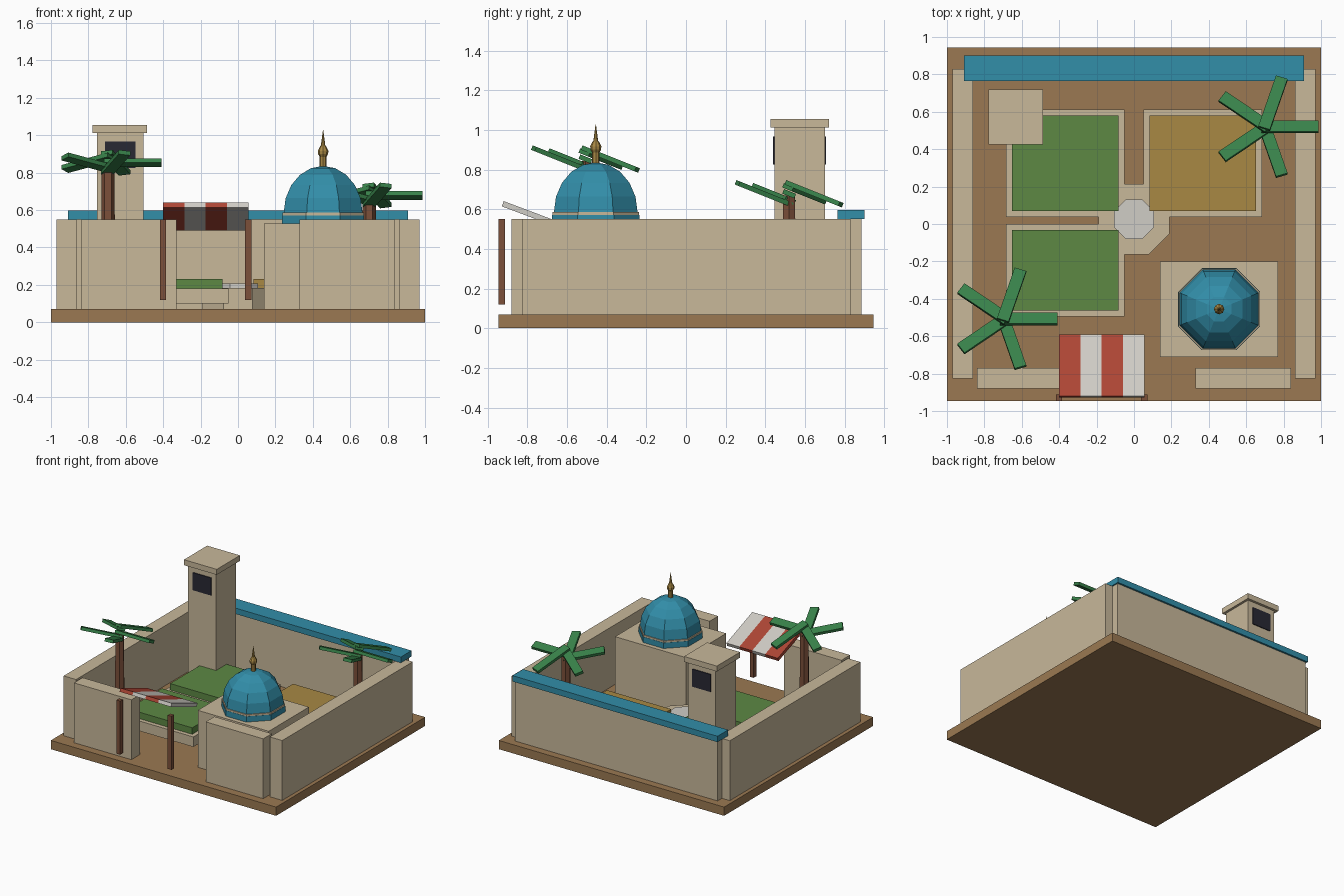
import bpy
import math
from mathutils import Matrix, Vector

cube = bpy.data.objects.get("Cube")
if cube:
    bpy.data.objects.remove(cube, do_unlink=True)


def material(name, r, g, b):
    # 8-bit display colour to linear
    lin = [((c / 255 + 0.055) / 1.055) ** 2.4 for c in (r, g, b)] + [1]
    m = bpy.data.materials.new(name)
    m.use_nodes = True
    m.diffuse_color = lin
    m.node_tree.nodes["Principled BSDF"].inputs["Base Color"].default_value = lin
    return m


SAND = material("sandstone", 200, 184, 154)
EARTH = material("earth", 155, 121, 82)
BLUE = material("turquoise tile", 50, 142, 169)
GOLD = material("gold", 168, 136, 68)
GRASS = material("grass green", 93, 136, 68)
LEAF = material("palm green", 56, 130, 74)
WOOD = material("dark wood", 124, 80, 58)
DARK = material("dark opening", 40, 40, 52)
RED = material("awning red", 174, 70, 53)
WHITE = material("off white", 208, 205, 198)


def add_mesh(name, verts, faces, mat, matrix=None):
    me = bpy.data.meshes.new(name)
    me.from_pydata(verts, [], faces)
    me.materials.append(mat)
    ob = bpy.data.objects.new(name, me)
    if matrix:
        ob.matrix_world = matrix
    bpy.context.collection.objects.link(ob)
    return ob


def block(name, mat, size, matrix):
    """Box of a given size centred on a transform."""
    v = [Vector((x * size[0], y * size[1], z * size[2])) / 2
         for z in (-1, 1) for x, y in ((-1, -1), (1, -1), (1, 1), (-1, 1))]
    f = [(3, 2, 1, 0), (4, 5, 6, 7)]
    f += [(i, (i + 1) % 4, (i + 1) % 4 + 4, i + 4) for i in range(4)]
    return add_mesh(name, v, f, mat, matrix)


def box(name, mat, x, y, z):
    """Box from its x, y and z ranges."""
    mid = [(a + b) / 2 for a, b in (x, y, z)]
    size = [b - a for a, b in (x, y, z)]
    return block(name, mat, size, Matrix.Translation(mid))


def lathe(name, mat, cx, cy, profile, sides, turn=0.0):
    """Faceted turned shape from (radius, height) pairs."""
    v, f = [], []
    for r, z in profile:
        for i in range(sides):
            a = turn + math.tau * i / sides
            v.append((cx + r * math.cos(a), cy + r * math.sin(a), z))
    for k in range(len(profile) - 1):
        for i in range(sides):
            j = (i + 1) % sides
            f.append((k * sides + i, k * sides + j,
                      (k + 1) * sides + j, (k + 1) * sides + i))
    f.append(tuple(reversed(range(sides))))
    f.append(tuple(range(len(v) - sides, len(v))))
    return add_mesh(name, v, f, mat)


G = 0.07       # ground level
WALL = 0.55    # wall top
EIGHTH = math.pi / 8

# Ground and courtyard walls
box("ground_slab", EARTH, (-1, 1), (-0.945, 0.945), (0, G))
for side, s in (("right", -1), ("left", 1)):
    box(f"{side}_wall", SAND, sorted((s * 0.86, s * 0.97)), (-0.825, 0.83), (G, WALL))
    box(f"front_wall_{side}", SAND, sorted((s * 0.33, s * 0.84)), (-0.88, -0.77), (G, WALL))
box("back_wall", SAND, (-0.9, 0.9), (0.775, 0.885), (G, WALL))
box("back_wall_tile_cap", BLUE, (-0.91, 0.91), (0.765, 0.9), (WALL, 0.597))

# Planting beds with raised kerbs
for name, mat, x, y in (
        ("back_right_bed", GRASS, (-0.685, -0.05), (0.037, 0.612)),
        ("front_right_bed", GRASS, (-0.685, -0.05), (-0.495, 0.0)),
        ("back_left_bed", GOLD, (0.05, 0.685), (0.037, 0.612))):
    box(name + "_kerb", SAND, x, y, (0.1, 0.18))
    box(name, mat, (x[0] + 0.033, x[1] - 0.033), (y[0] + 0.033, y[1] - 0.033), (0.17, 0.232))

# Fountain
lathe("fountain_base", SAND, 0, 0.025, [(0.205, G), (0.205, 0.183)], 8, EIGHTH)
lathe("fountain_basin", WHITE, 0, 0.025, [(0.115, 0.183), (0.115, 0.207)], 8, EIGHTH)

# Domed pavilion
DX, DY = 0.455, -0.455
box("pavilion", SAND, (0.14, 0.77), (-0.71, -0.2), (G, 0.527))
lathe("dome_drum", BLUE, DX, DY, [(0.238, 0.527), (0.238, 0.572)], 8, EIGHTH)
lathe("dome_band", SAND, DX, DY, [(0.236, 0.572), (0.236, 0.586)], 8, EIGHTH)
arc = [(0.228 * math.cos(t), 0.586 + 0.25 * math.sin(t))
       for t in (math.pi / 2 * k / 5 for k in range(5))]
lathe("dome", BLUE, DX, DY, arc + [(0.001, 0.836)], 8, EIGHTH)
lathe("finial", GOLD, DX, DY,
      [(0.018, 0.82), (0.018, 0.885), (0.027, 0.9), (0.028, 0.917), (0.018, 0.938),
       (0.012, 0.945), (0.001, 1.028)], 8)

# Wind tower
box("tower", SAND, (-0.754, -0.506), (0.445, 0.7), (G, 1.012))
box("tower_cap", SAND, (-0.778, -0.487), (0.426, 0.72), (1.012, 1.056))
for side, y in (("front", 0.442), ("back", 0.703)):
    box(f"tower_{side}_opening", DARK, (-0.712, -0.548), (y - 0.004, y + 0.004), (0.825, 0.966))

# Striped awning on two posts
tilt = Matrix.Rotation(-0.36, 4, "X")
for i in range(4):
    x = -0.401 + 0.114 * (i + 0.5)
    block(f"awning_stripe_{i + 1}", WHITE if i % 2 else RED, (0.114, 0.35, 0.028),
          Matrix.Translation((x, -0.76, 0.566)) @ tilt)
for side, x in (("right", -0.401), ("left", 0.055)):
    box(f"awning_post_{side}", WOOD, (x - 0.017, x + 0.017), (-0.945, -0.912), (0.12, WALL))


# Palms: five flat fronds all leaning the same way
def palm(name, x, y, crown):
    lathe(name + "_trunk", WOOD, x, y, [(0.038, G), (0.035, crown - 0.01)], 6)
    lean = Matrix.Rotation(-0.38, 4, "X")
    for k in range(5):
        a = math.tau * k / 5
        spot = Vector((x + 0.132 * math.cos(a), y + 0.132 * math.sin(a), crown))
        block(f"{name}_frond_{k + 1}", LEAF, (0.306, 0.065, 0.024),
              Matrix.Translation(spot) @ lean @ Matrix.Rotation(a, 4, "Z"))


palm("front_right_palm", -0.695, -0.507, 0.853)
palm("back_left_palm", 0.702, 0.52, 0.678)
